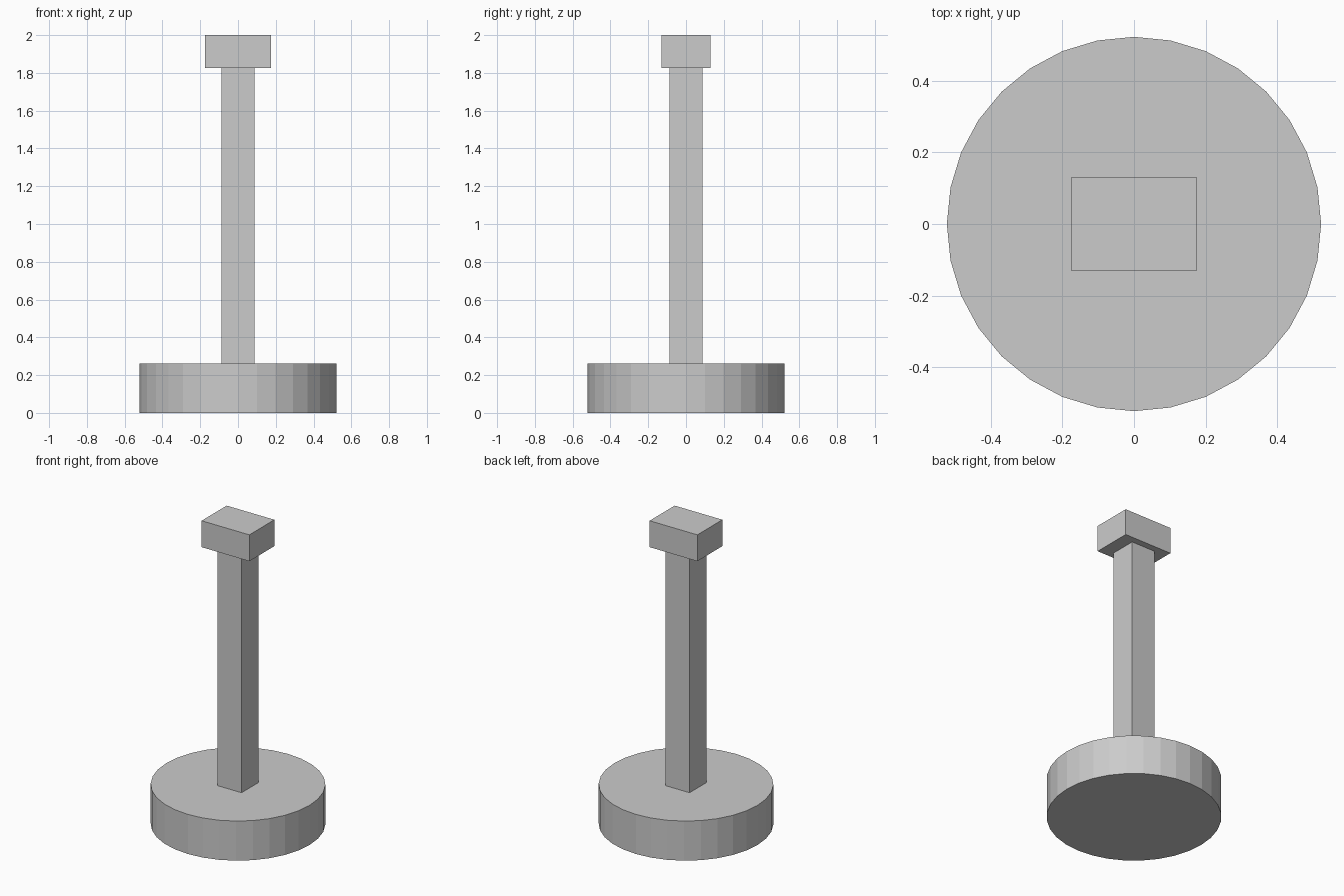
import bpy

if "Cube" in bpy.data.objects:
    bpy.data.objects.remove(bpy.data.objects["Cube"])

UNIT = 2 / 2.3  # scales the overall height to 2


def box(name, width, depth, z0, z1):
    bpy.ops.mesh.primitive_cube_add(size=1, location=(0, 0, (z0 + z1) / 2 * UNIT))
    ob = bpy.context.object
    ob.name = name
    ob.scale = (width * UNIT, depth * UNIT, (z1 - z0) * UNIT)
    bpy.ops.object.transform_apply(location=False, rotation=False, scale=True)
    return ob


# Round flat-shaded foot
bpy.ops.mesh.primitive_cylinder_add(vertices=32, radius=0.6 * UNIT, depth=0.3 * UNIT,
                                    location=(0, 0, 0.15 * UNIT))
bpy.context.object.name = "round_base"

# Square post and the wider block on top
box("post", 0.2, 0.2, 0.3, 2.1)
box("top_block", 0.4, 0.3, 2.1, 2.3)
